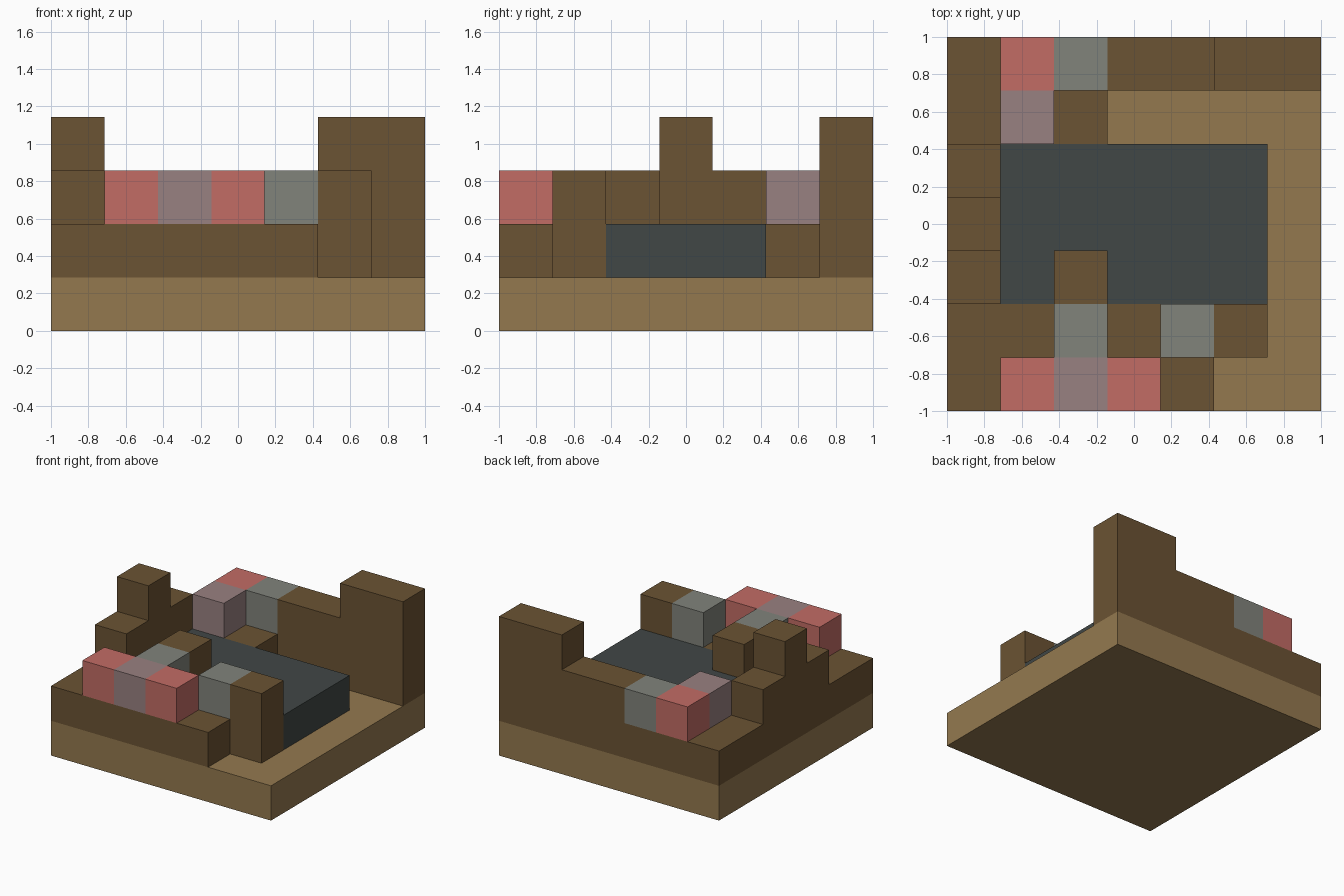
import bpy
import bmesh
import math
from mathutils import Vector

cube = bpy.data.objects.get("Cube")
if cube:
    bpy.data.objects.remove(cube, do_unlink=True)

N = 7
CELL = 2 / N

# Floor plans, one per storey from the ground up; first line of each is the back row
LAYERS = [
    ["FFFFFFF"] * N,
    ["WWWWWWW",
     "WWW....",
     "WSSSSS.",
     "WSSSSS.",
     "WSSSSS.",
     "WWWWWW.",
     "WWWWW.."],
    [".RGWWWW",
     ".M.....",
     "W......",
     "W......",
     "W.W....",
     "..G.GW.",
     ".RMR..."],
    [".....WW",
     ".......",
     ".......",
     "W......",
     ".......",
     ".......",
     "......."],
]

# Plan letter -> part name, material name, sRGB colour
PARTS = {
    "F": ("foundation", "light_wood", (148, 121, 79)),
    "W": ("walls", "dark_wood", (107, 83, 51)),
    "S": ("inner_floor", "slate", (65, 71, 70)),
    "R": ("red_blocks", "red", (194, 108, 101)),
    "M": ("mauve_blocks", "mauve", (153, 129, 129)),
    "G": ("grey_blocks", "grey", (129, 131, 123)),
}

cells = {}
for k, plan in enumerate(LAYERS):
    for r, line in enumerate(plan):
        for i, letter in enumerate(line):
            if letter != ".":
                cells[(i, N - 1 - r, k)] = letter


def make_material(name, rgb):
    colour = [((c / 255 + 0.055) / 1.055) ** 2.4 for c in rgb] + [1]
    mat = bpy.data.materials.new(name)
    mat.use_nodes = True
    mat.diffuse_color = colour
    bsdf = next(n for n in mat.node_tree.nodes if n.type == "BSDF_PRINCIPLED")
    bsdf.inputs["Base Color"].default_value = colour
    bsdf.inputs["Roughness"].default_value = 0.9
    return mat


def add_exposed_faces(bm, cell):
    """Add the sides of a block that no other block covers."""
    centre = Vector(cell) + Vector((0.5, 0.5, 0.5))
    for axis in range(3):
        for sign in (-1, 1):
            n = Vector((0, 0, 0))
            n[axis] = sign
            if tuple(int(a + b) for a, b in zip(cell, n)) in cells:
                continue
            u = Vector((0, 0, 0))
            u[(axis + 1) % 3] = 1
            v = n.cross(u)
            corners = [n + u + v, n - u + v, n - u - v, n + u - v]
            verts = [bm.verts.new((centre + c / 2) * CELL - Vector((1, 1, 0)))
                     for c in corners]
            bm.faces.new(verts)


# Each part is one shell, with its coplanar sides merged
for letter, (part, mat_name, rgb) in PARTS.items():
    bm = bmesh.new()
    for cell, kind in cells.items():
        if kind == letter:
            add_exposed_faces(bm, cell)
    bmesh.ops.remove_doubles(bm, verts=bm.verts, dist=CELL / 100)
    bmesh.ops.dissolve_limit(bm, angle_limit=math.radians(1),
                             verts=bm.verts, edges=bm.edges)
    mesh = bpy.data.meshes.new(part)
    bm.to_mesh(mesh)
    bm.free()
    mesh.materials.append(make_material(mat_name, rgb))
    bpy.context.collection.objects.link(bpy.data.objects.new(part, mesh))
